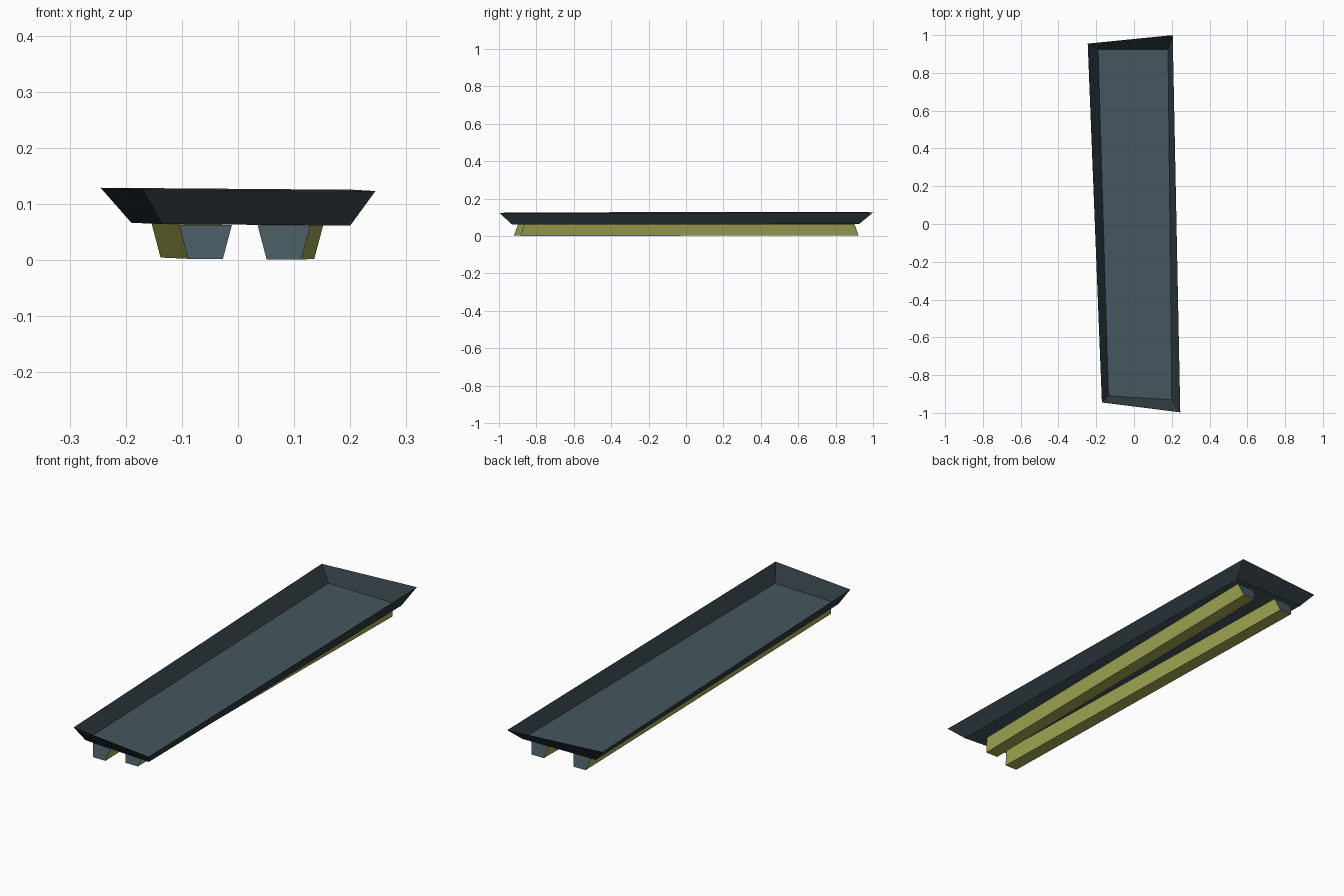
import bpy, bmesh

if "Cube" in bpy.data.objects:
    bpy.data.objects.remove(bpy.data.objects["Cube"])


def material(name, rgb):
    m = bpy.data.materials.new(name)
    m.diffuse_color = (*rgb, 1)
    m.use_nodes = True
    m.node_tree.nodes["Principled BSDF"].inputs["Base Color"].default_value = m.diffuse_color
    return m


slate = material("slate", (0.06, 0.095, 0.115))
dark_slate = material("dark_slate", (0.028, 0.043, 0.052))
olive = material("olive", (0.38, 0.41, 0.09))


def tilted(x, y, z):
    # whole model rests slightly tipped
    return (x, y, z + 0.0027 - 0.008 * x + 0.001 * y)


def loft(name, lower, upper, z0, z1, mats, cap_top):
    """Join two quads (counter-clockwise from front left); mats = cap, ends, sides."""
    bm = bmesh.new()
    a = [bm.verts.new(tilted(x, y, z0)) for x, y in lower]
    b = [bm.verts.new(tilted(x, y, z1)) for x, y in upper]
    bm.faces.new(a[::-1]).material_index = 0
    for i in range(4):
        j = (i + 1) % 4
        f = bm.faces.new((a[i], a[j], b[j], b[i]))
        f.material_index = 1 if i % 2 == 0 else 2
    if cap_top:
        bm.faces.new(b)
    me = bpy.data.meshes.new(name)
    bm.to_mesh(me)
    bm.free()
    for m in mats:
        me.materials.append(m)
    ob = bpy.data.objects.new(name, me)
    bpy.context.collection.objects.link(ob)
    return ob


# Open tray with flared walls
floor = [(-0.135, -0.91), (0.20, -0.93), (0.18, 0.925), (-0.19, 0.925)]
rim = [(-0.17, -0.945), (0.245, -0.997), (0.205, 1.0), (-0.245, 0.955)]
loft("tray", floor, rim, 0.0615, 0.1235, (slate, dark_slate, dark_slate), False)


def runner(name, front_x, back_x, front_y, back_y):
    # tapered beam: narrower and a little longer at the bottom
    w, inset, over = 0.094, 0.016, 0.022

    def quad(d, e):
        return [(front_x + d, front_y - e), (front_x + w - d, front_y - e),
                (back_x + w - d, back_y + e), (back_x + d, back_y + e)]
    loft(name, quad(inset, over), quad(0, 0), 0, 0.0605, (olive, slate, olive), True)


# Two skewed runners under the floor
runner("left_runner", -0.105, -0.154, -0.898, 0.90)
runner("right_runner", 0.035, 0.058, -0.864, 0.90)
